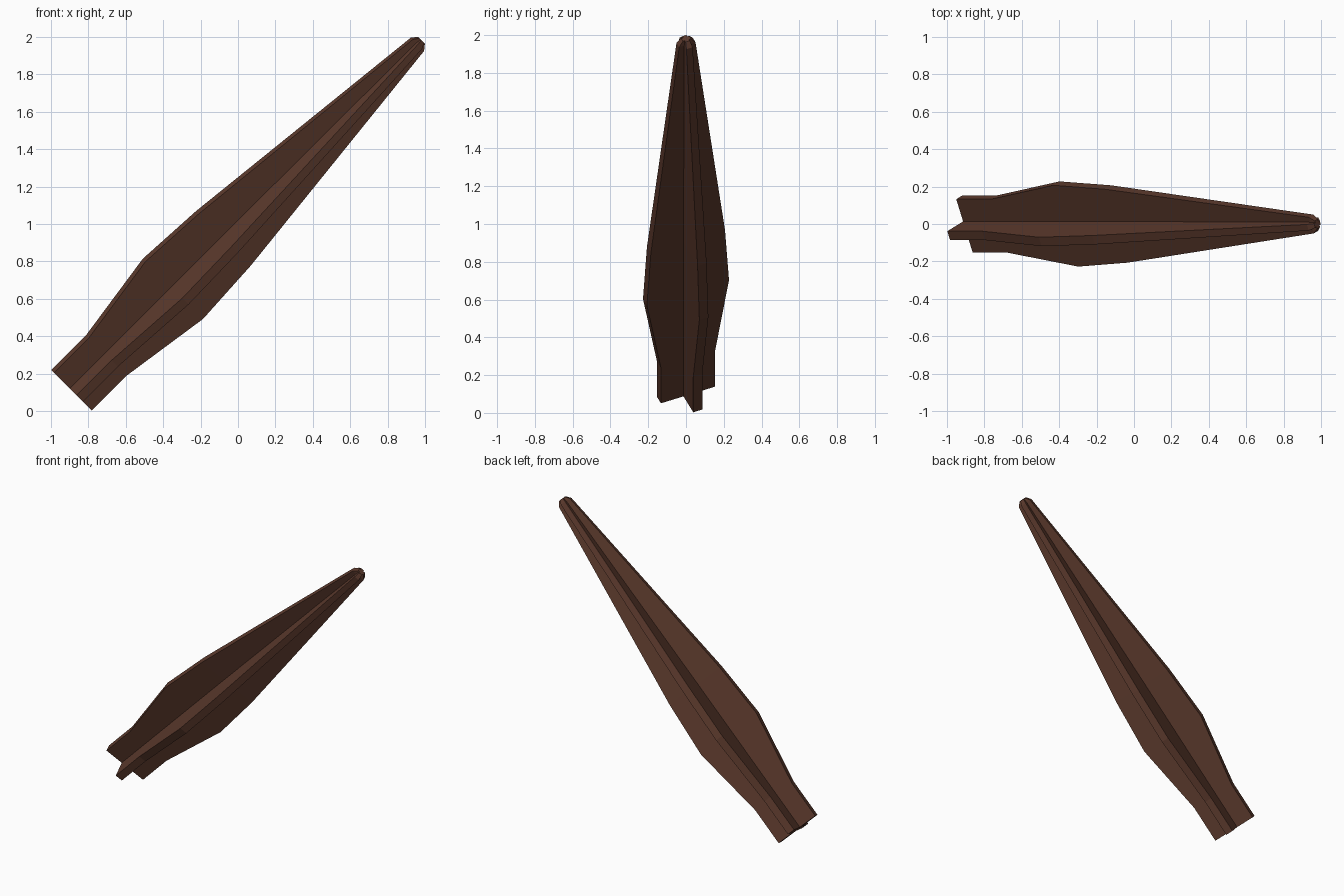
import bpy, bmesh, math

if "Cube" in bpy.data.objects:
    bpy.data.objects.remove(bpy.data.objects["Cube"])

# Dark brown material
brown = bpy.data.materials.new("dark_brown")
brown.diffuse_color = (0.107, 0.042, 0.026, 1)
brown.use_nodes = True
brown.node_tree.nodes["Principled BSDF"].inputs["Base Color"].default_value = brown.diffuse_color

ROLL = math.radians(23.5)   # roll of the four fins about the shaft axis
S = math.sqrt(0.5)
OFFSET = 0.708              # shaft axis offset across the 45 degree slope

# Stations along the slope: distance, fin length, half fin thickness
STATIONS = [(-0.55, 0.156, 0.026), (-0.286, 0.156, 0.026),
            (0.216, 0.237, 0.026), (0.598, 0.214, 0.026),
            (2.065, 0.047, 0.018), (2.095, 0.023, 0.012)]


def cross_ring(bm, t, length, h):
    """Plus-shaped section, placed square to the 45 degree axis."""
    ring = []
    for k in range(4):
        a = ROLL + k * math.pi / 2
        for p, q in ((length, -h), (length, h), (h, h)):
            y = p * math.cos(a) - q * math.sin(a)
            u = OFFSET + p * math.sin(a) + q * math.cos(a)
            ring.append(bm.verts.new(((t - u) * S, y, (t + u) * S)))
    return ring


# Four-finned spike: sections joined into a closed solid
bm = bmesh.new()
rings = [cross_ring(bm, *s) for s in STATIONS]
for lo, hi in zip(rings, rings[1:]):
    for i in range(12):
        j = (i + 1) % 12
        bm.faces.new((lo[i], lo[j], hi[j], hi[i]))
bm.faces.new(rings[0])
bm.faces.new(rings[-1])
bmesh.ops.recalc_face_normals(bm, faces=bm.faces[:])

mesh = bpy.data.meshes.new("finned_spike")
bm.to_mesh(mesh)
bm.free()
mesh.materials.append(brown)
spike = bpy.data.objects.new("finned_spike", mesh)
bpy.context.collection.objects.link(spike)
